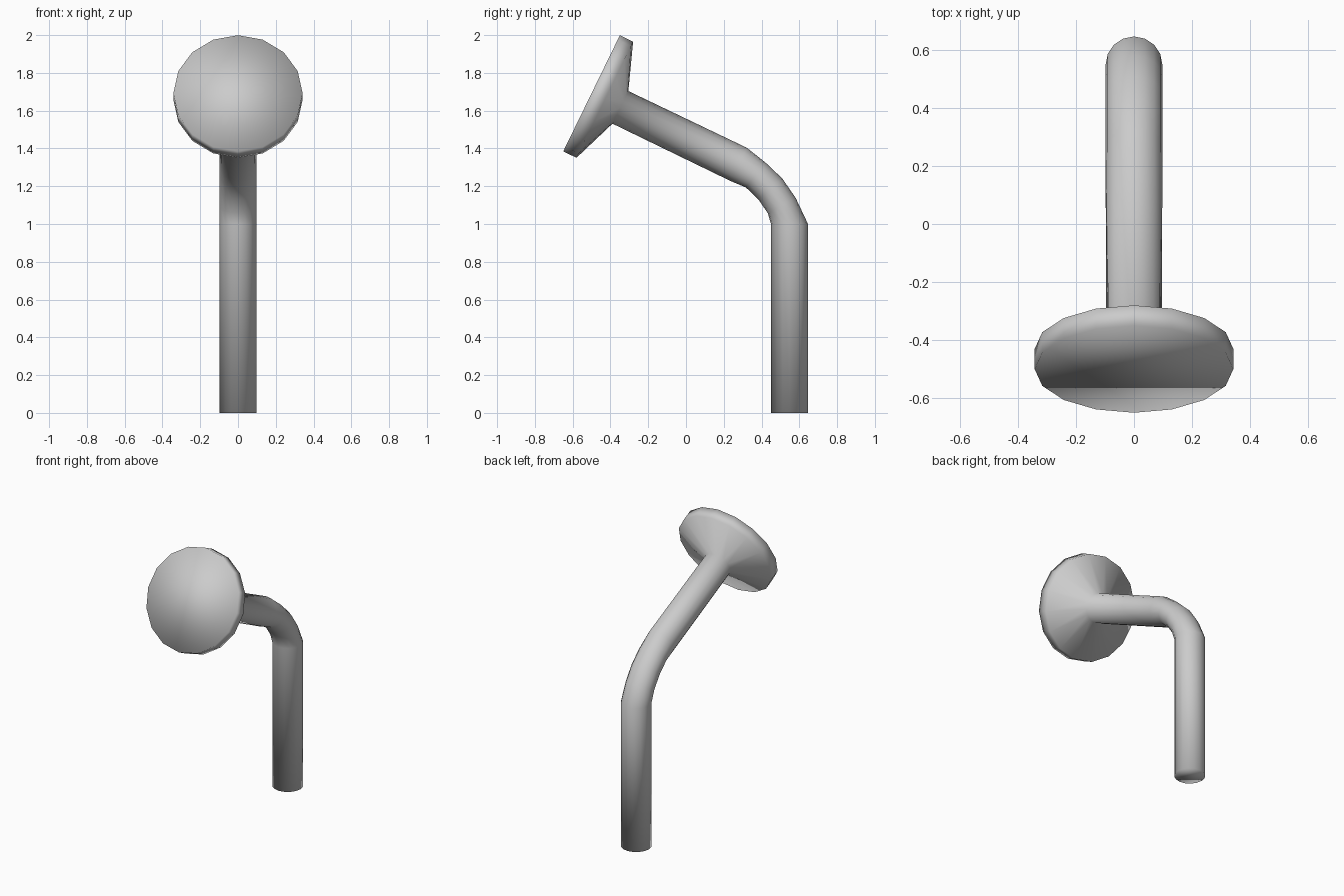
import bpy, bmesh
from math import sin, cos, pi, radians
from mathutils import Vector

cube = bpy.data.objects.get("Cube")
if cube:
    bpy.data.objects.remove(cube)

SIDES = 16
TUBE = 0.098

# Plain grey metal
metal = bpy.data.materials.new("grey_metal")
metal.use_nodes = True
metal.diffuse_color = (0.6, 0.6, 0.6, 1)
metal.node_tree.nodes["Principled BSDF"].inputs["Base Color"].default_value = (0.6, 0.6, 0.6, 1)

bm = bmesh.new()


def ring(y, z, tilt, half_x, half_plane):
    """Ring of vertices whose plane is tilted about x by an angle."""
    across = Vector((0, cos(tilt), sin(tilt)))
    centre = Vector((0, y, z))
    return [bm.verts.new(centre + Vector((half_x * sin(a), 0, 0)) + across * half_plane * cos(a))
            for a in (2 * pi * i / SIDES for i in range(SIDES))]


# Upright pipe
rings = [ring(0.548, 0, 0, TUBE, TUBE), ring(0.548, 1.0, 0, TUBE, TUBE)]

# Bend, slightly flattened between its ends
BEND, END = 0.522, radians(64)
for k in range(1, 5):
    a = radians(17 + 11.75 * k)
    flat = TUBE if k == 4 else 0.084
    rings.append(ring(0.049 + BEND * cos(a), 0.847 + BEND * sin(a), a, TUBE, flat))

# Sloping arm, flared back and rim of the round head
face = Vector((0, -0.5, 1.692))
axis = Vector((0, -sin(END), cos(END)))
for back, radius in ((0.17, 0.096), (0.078, 0.342), (0, 0.342)):
    c = face - axis * back
    rings.append(ring(c.y, c.z, END, radius, radius))

# Skin the rings and close both ends
for low, high in zip(rings, rings[1:]):
    for i in range(SIDES):
        j = (i + 1) % SIDES
        bm.faces.new((low[i], low[j], high[j], high[i]))
bm.faces.new(rings[0])
bm.faces.new(rings[-1])
bmesh.ops.recalc_face_normals(bm, faces=bm.faces)
for f in bm.faces:
    f.smooth = True

mesh = bpy.data.meshes.new("shower_pipe_and_head")
bm.to_mesh(mesh)
bm.free()
mesh.materials.append(metal)
shower = bpy.data.objects.new("shower_pipe_and_head", mesh)
bpy.context.collection.objects.link(shower)
